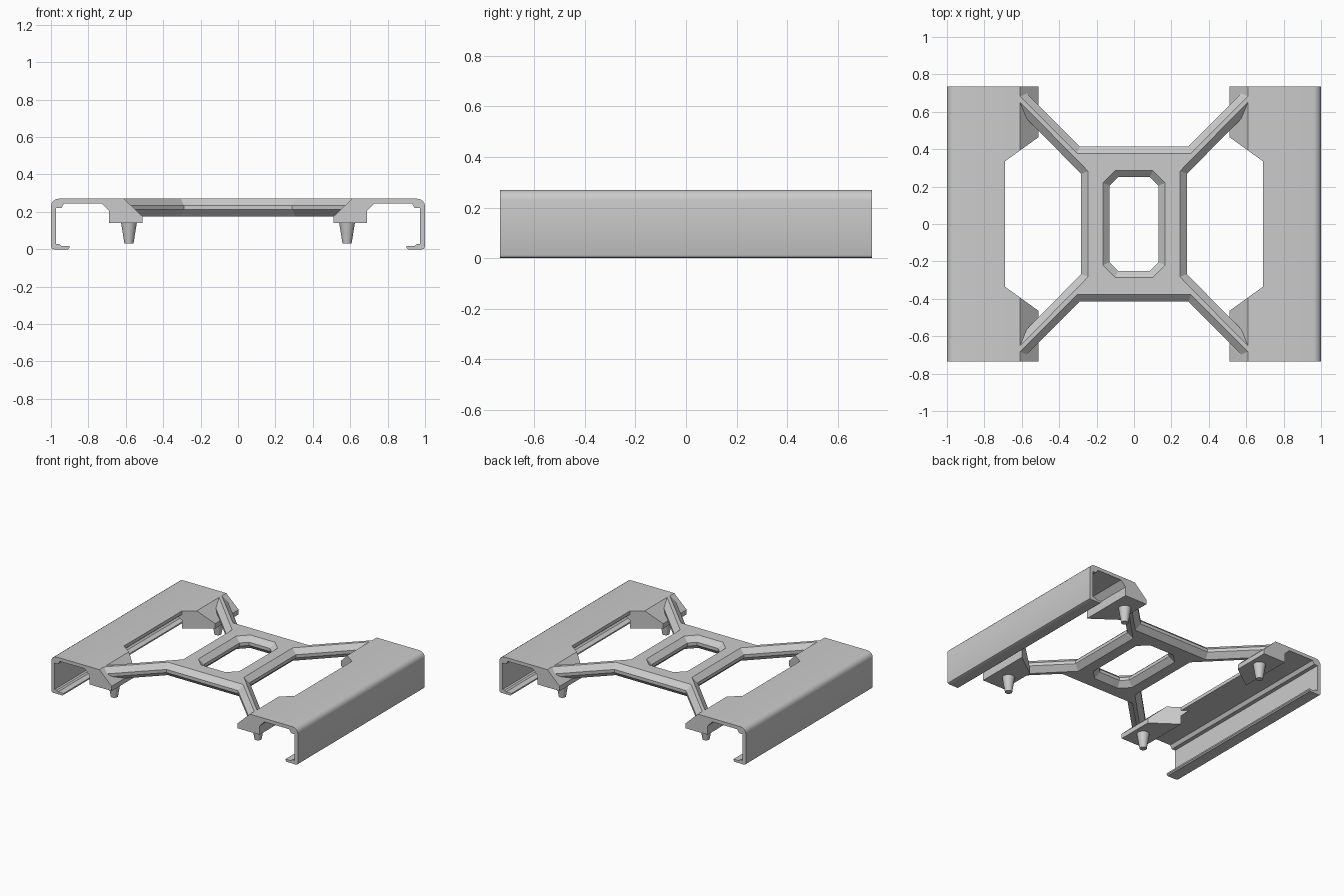
import bpy
import bmesh
from mathutils import Vector
from mathutils.geometry import intersect_line_line_2d, tessellate_polygon

if "Cube" in bpy.data.objects:
    bpy.data.objects.remove(bpy.data.objects["Cube"], do_unlink=True)

grey = bpy.data.materials.new("plain_grey")
grey.use_nodes = True
grey.diffuse_color = (0.6, 0.6, 0.6, 1)
grey.node_tree.nodes["Principled BSDF"].inputs["Base Color"].default_value = (0.6, 0.6, 0.6, 1)

HALF_LENGTH = 0.735


def finish(name, bm, smooth=False):
    bmesh.ops.recalc_face_normals(bm, faces=bm.faces)
    mesh = bpy.data.meshes.new(name)
    bm.to_mesh(mesh)
    bm.free()
    mesh.materials.append(grey)
    obj = bpy.data.objects.new(name, mesh)
    bpy.context.collection.objects.link(obj)
    if smooth:
        bpy.ops.object.select_all(action="DESELECT")
        obj.select_set(True)
        bpy.context.view_layer.objects.active = obj
        bpy.ops.object.shade_smooth_by_angle(angle=0.6)
    return obj


def bridge(bm, a, b):
    for i in range(len(a)):
        j = (i + 1) % len(a)
        bm.faces.new((a[i], a[j], b[j], b[i]))


def extrude_y(name, profile, start, end, sx=1, sy=1, smooth=False):
    """Extrude an x-z profile along y; the start may slant with x."""
    bm = bmesh.new()
    a = [bm.verts.new((sx * x, sy * start(x), z)) for x, z in profile]
    b = [bm.verts.new((sx * x, sy * end, z)) for x, z in profile]
    bridge(bm, a, b)
    bm.faces.new(a)
    bm.faces.new(b)
    return finish(name, bm, smooth)


def inset(points, d):
    """Move the polygon's edges inward, leaving the arm ends in place."""
    pts = [Vector(p) for p in points]
    lines = []
    for p, q in zip(pts, pts[1:] + pts[:1]):
        side = (q - p).normalized()
        dist = 0 if abs(p.x) > 0.6 and abs(q.x) > 0.6 else d
        shift = Vector((-side.y, side.x)) * dist
        lines.append((p + shift, side))
    result = []
    for (p, u), (q, v) in zip(lines[-1:] + lines[:-1], lines):
        t = (q - p).cross(v) / u.cross(v)
        result.append(p + u * t)
    return result


def four_way(quarter):
    """Mirror one quadrant's points into a full anticlockwise outline."""
    half = quarter + [(-x, y) for x, y in reversed(quarter)]
    return half + [(-x, -y) for x, y in half]


# Cross frame with chamfered edges and an octagonal opening
outline = four_way([(0.283, 0.268), (0.61, 0.60), (0.61, 0.735), (0.29, 0.415)])
opening = four_way([(0.13, 0.205), (0.085, 0.25)])
chamfer = 0.037
bm = bmesh.new()
rings = []
for z, d in ((0.175, chamfer), (0.212, 0), (0.235, 0), (0.27, chamfer)):
    outer = [bm.verts.new((p.x, p.y, z)) for p in inset(outline, d)]
    inner = [bm.verts.new((p.x, p.y, z)) for p in inset(opening, -d)]
    rings.append((outer, inner))
for low, high in zip(rings, rings[1:]):
    bridge(bm, low[0], high[0])
    bridge(bm, low[1], high[1])
for outer, inner in (rings[0], rings[-1]):
    verts = outer + inner
    for tri in tessellate_polygon([[v.co for v in outer], [v.co for v in inner]]):
        bm.faces.new([verts[i] for i in tri])
bmesh.ops.dissolve_limit(bm, angle_limit=0.01, verts=bm.verts, edges=bm.edges)
finish("cross_frame", bm)

# Side rail section: top plate, rounded outer wall and bottom lip
rail = [(0.69, 0.27), (0.96, 0.27), (0.975, 0.267), (0.988, 0.258), (0.997, 0.245),
        (1, 0.23), (1, 0.015), (0.996, 0.005), (0.985, 0), (0.91, 0), (0.9, 0.008),
        (0.9, 0.018), (0.945, 0.018), (0.955, 0.028), (0.973, 0.028), (0.973, 0.22),
        (0.945, 0.22), (0.93, 0.245), (0.69, 0.245)]
# Corner block section, sloping towards the frame
block = [(0.69, 0.27), (0.61, 0.27), (0.51, 0.175), (0.51, 0.14),
         (0.69, 0.14), (0.69, 0.205), (0.73, 0.245), (0.69, 0.245)]

for sx, side in ((1, "left"), (-1, "right")):
    extrude_y(side + "_rail", rail, lambda x: -HALF_LENGTH, HALF_LENGTH, sx, smooth=True)
    for sy, end in ((-1, "front"), (1, "back")):
        name = end + "_" + side
        extrude_y(name + "_block", block, lambda x: 0.335 + (0.69 - x) * 0.72,
                  HALF_LENGTH, sx, sy)
        # Tapered locating peg under the block
        bm = bmesh.new()
        bmesh.ops.create_cone(bm, cap_ends=True, segments=24,
                              radius1=0.024, radius2=0.043, depth=0.115)
        bmesh.ops.translate(bm, verts=bm.verts, vec=(sx * 0.583, sy * 0.6, 0.0875))
        finish(name + "_peg", bm, smooth=True)
